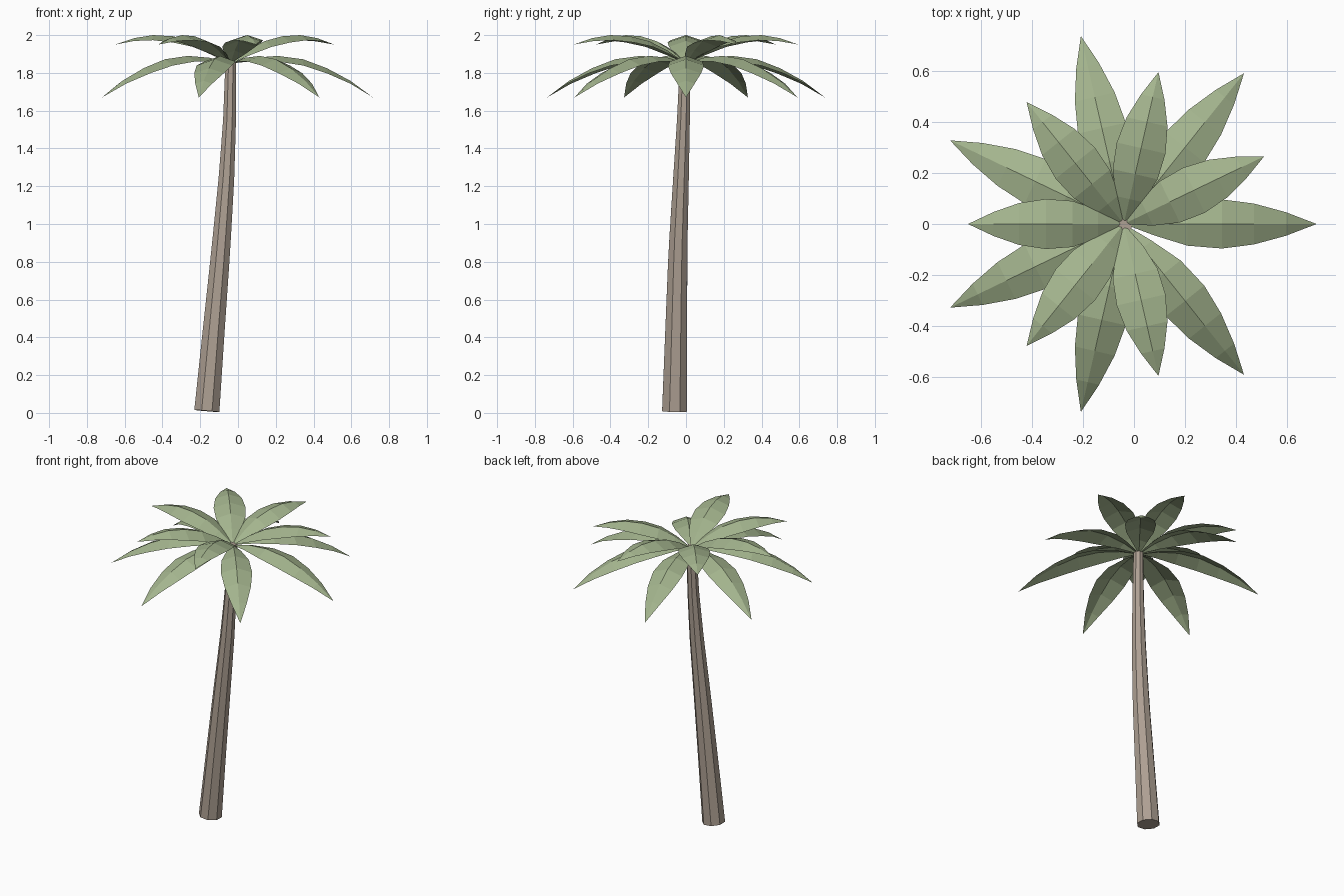
import bpy, bmesh, math
from mathutils import Vector

cube = bpy.data.objects.get("Cube")
if cube:
    bpy.data.objects.remove(cube)


def make_material(name, rgb):
    mat = bpy.data.materials.new(name)
    mat.use_nodes = True
    mat.diffuse_color = (*rgb, 1)
    mat.node_tree.nodes["Principled BSDF"].inputs["Base Color"].default_value = (*rgb, 1)
    return mat


def make_object(name, bm, mat):
    mesh = bpy.data.meshes.new(name)
    bm.to_mesh(mesh)
    bm.free()
    mesh.materials.append(mat)
    obj = bpy.data.objects.new(name, mesh)
    bpy.context.collection.objects.link(obj)
    return obj


bark = make_material("bark brown", (0.42, 0.35, 0.29))
green = make_material("leaf green", (0.37, 0.46, 0.27))
CROWN = Vector((-0.04, 0, 1.85))

# Trunk: eight-sided tapering rings set square to a leaning, curved path
# Each key is x, y, z, radius
KEYS = [(-0.165, -0.06, 0.01, 0.072), (-0.13, -0.052, 0.42, 0.063),
        (-0.092, -0.043, 0.85, 0.054), (-0.062, -0.027, 1.23, 0.045),
        (-0.045, -0.014, 1.54, 0.037), (-0.038, -0.004, 1.86, 0.031)]
SIDES, RINGS = 8, 12


def trunk_at(z):
    for a, b in zip(KEYS, KEYS[1:]):
        if z <= b[2] or b is KEYS[-1]:
            t = (z - a[2]) / (b[2] - a[2])
            return [p + (q - p) * t for p, q in zip(a, b)]


bm = bmesh.new()
rings = []
for i in range(RINGS + 1):
    z = 0.01 + 1.85 * i / RINGS
    x, y, z, r = trunk_at(z)
    low, high = trunk_at(z - 0.1), trunk_at(z + 0.1)
    axis = Vector(high[:3]) - Vector(low[:3])
    turn = Vector((0, 0, 1)).rotation_difference(axis)
    ring = []
    for k in range(SIDES):
        a = math.tau * (k + 0.5) / SIDES
        offset = turn @ Vector((r * math.cos(a), r * math.sin(a), 0))
        ring.append(bm.verts.new(Vector((x, y, z)) + offset))
    rings.append(ring)
for lower, upper in zip(rings, rings[1:]):
    for k in range(SIDES):
        n = (k + 1) % SIDES
        bm.faces.new((lower[k], lower[n], upper[n], upper[k]))
bm.faces.new(rings[0][::-1])
bm.faces.new(rings[-1])
make_object("trunk", bm, bark)

# Leaves: folded sheets along an arched midrib (reach, height, half width, edge droop)
LOWER = [(0, 0, 0, 0), (0.12, 0.03, 0.045, 0.018), (0.25, 0.04, 0.085, 0.03),
         (0.385, 0.022, 0.096, 0.033), (0.51, -0.025, 0.08, 0.027),
         (0.635, -0.092, 0.046, 0.015), (0.755, -0.18, 0, 0)]
UPPER = [(0, 0, 0, 0), (0.1, 0.068, 0.055, 0.02), (0.2, 0.118, 0.09, 0.03),
         (0.305, 0.144, 0.098, 0.033), (0.41, 0.15, 0.082, 0.027),
         (0.51, 0.134, 0.047, 0.015), (0.61, 0.1, 0, 0)]


def make_leaf(name, profile, angle):
    out = Vector((math.cos(angle), math.sin(angle), 0))
    side = Vector((-out.y, out.x, 0))
    up = Vector((0, 0, 1))
    bm = bmesh.new()
    rows = []
    for reach, height, width, droop in profile:
        mid = CROWN + out * reach + up * height
        ridge = bm.verts.new(mid)
        if width:
            edges = [bm.verts.new(mid + side * s * width - up * droop) for s in (-1, 1)]
        else:
            edges = [ridge, ridge]
        rows.append((edges[0], ridge, edges[1]))
    for a, b in zip(rows, rows[1:]):
        for j in (0, 1):
            corners = (a[j], b[j], b[j + 1], a[j + 1])
            bm.faces.new(list(dict.fromkeys(corners)))
    make_object(name, bm, green)


STEP = math.tau / 7
for i in range(7):
    make_leaf(f"lower_leaf_{i + 1}", LOWER, i * STEP)
# The upper tier leaves one gap towards the front left
for i in range(6):
    make_leaf(f"upper_leaf_{i + 1}", UPPER, (i + 0.5) * STEP)
